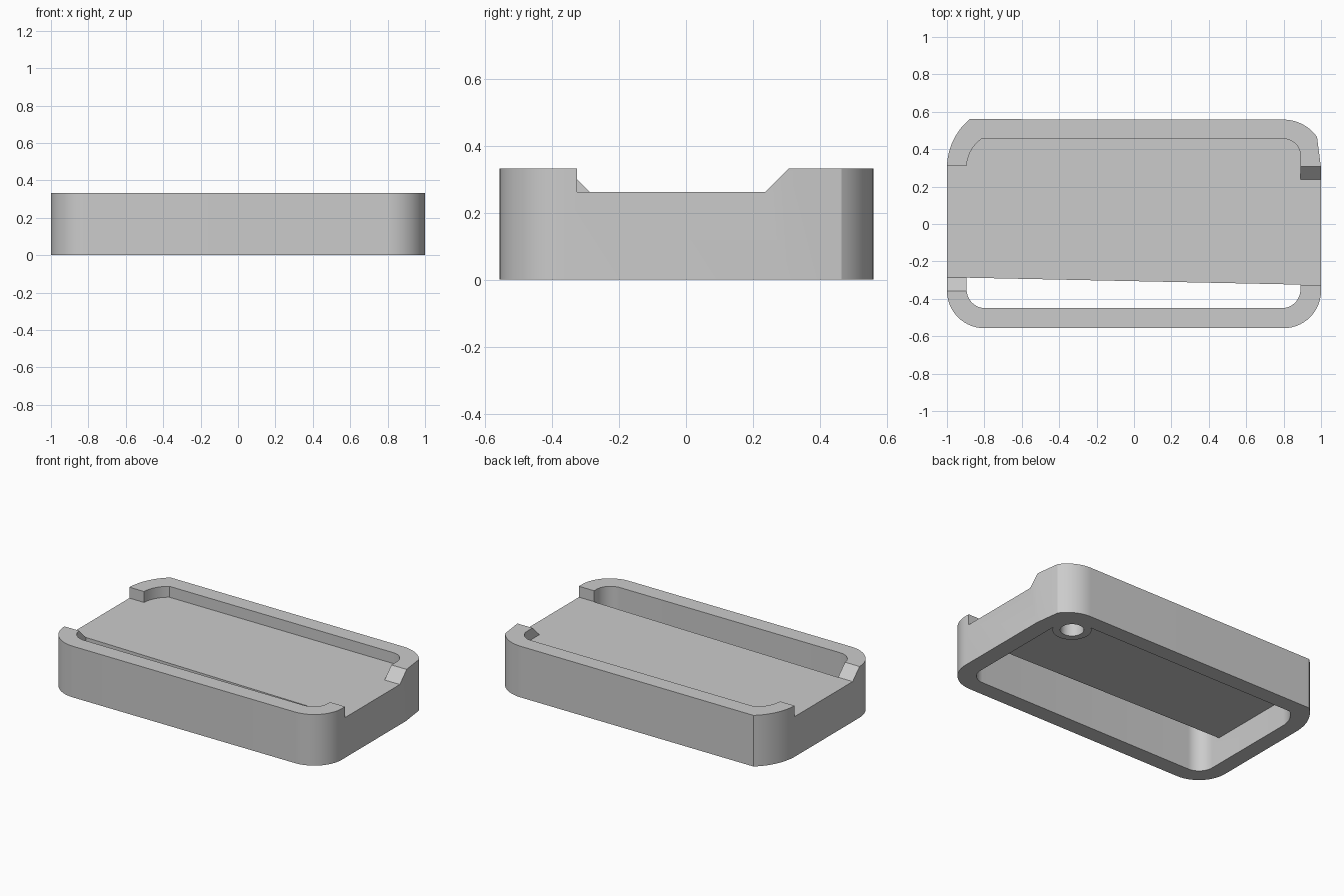
import bpy, bmesh
from math import cos, sin, radians, pi
from mathutils import Vector

cube = bpy.data.objects.get("Cube")
if cube:
    bpy.data.objects.remove(cube, do_unlink=True)

grey = bpy.data.materials.new("light grey plastic")
grey.use_nodes = True
grey.diffuse_color = (0.6, 0.6, 0.6, 1)
grey.node_tree.nodes["Principled BSDF"].inputs["Base Color"].default_value = (0.6, 0.6, 0.6, 1)

TOP, DECK, UNDER = 0.333, 0.262, 0.176


def arc(cx, cy, r, start, end, steps=14):
    angles = [radians(start + (end - start) * i / steps) for i in range(steps + 1)]
    return [(cx + r * cos(a), cy + r * sin(a)) for a in angles]


def prism(name, outline, low, high, axis="z"):
    """Extrude an outline along z (outline in xy) or along x (outline in yz)."""
    bm = bmesh.new()
    place = (lambda u, v: (u, v, low)) if axis == "z" else (lambda u, v: (low, u, v))
    face = bm.faces.new([bm.verts.new(place(u, v)) for u, v in outline])
    side = bmesh.ops.extrude_face_region(bm, geom=[face])["geom"]
    step = Vector((0, 0, high - low)) if axis == "z" else Vector((high - low, 0, 0))
    bmesh.ops.translate(bm, vec=step, verts=[g for g in side if isinstance(g, bmesh.types.BMVert)])
    bmesh.ops.recalc_face_normals(bm, faces=bm.faces)
    mesh = bpy.data.meshes.new(name)
    bm.to_mesh(mesh)
    bm.free()
    mesh.materials.append(grey)
    obj = bpy.data.objects.new(name, mesh)
    bpy.context.collection.objects.link(obj)
    return obj


def select(obj):
    bpy.ops.object.select_all(action="DESELECT")
    obj.select_set(True)
    bpy.context.view_layer.objects.active = obj


def cut(obj, cutter):
    mod = obj.modifiers.new("cut", "BOOLEAN")
    mod.operation, mod.solver, mod.object = "DIFFERENCE", "EXACT", cutter
    select(obj)
    bpy.ops.object.modifier_apply(modifier=mod.name)
    bpy.data.objects.remove(cutter, do_unlink=True)


def finish(obj):
    select(obj)
    bpy.ops.object.shade_smooth_by_angle(angle=radians(25))


# Rounded frame, with its two irregular back corners
outer = (arc(-0.8, -0.357, 0.2, 180, 270) + arc(0.8, -0.357, 0.2, 270, 360) + [(1, 0.3)]
         + arc(0.8, 0.34, 0.218, 35, 90) + arc(-0.66, 0.3, 0.34, 130, 180))
inner_back = arc(0.8, 0.365, 0.09, 0, 90) + arc(-0.705, 0.3, 0.19, 125, 180)
inner = arc(-0.795, -0.35, 0.1, 180, 270) + arc(0.79, -0.35, 0.1, 270, 360) + inner_back
frame = prism("frame", outer, 0, TOP)
cut(frame, prism("opening_cutter", inner, -0.1, 0.5))

# Side notches, each with one upright end and one sloped end
rise = 0.5 - DECK
left_notch = [(-0.326, DECK), (0.237, DECK), (0.237 + rise, 0.5), (-0.326, 0.5)]
right_notch = [(-0.287, DECK), (0.31, DECK), (0.31, 0.5), (-0.287 - rise, 0.5)]
# The slopes leave the top of the wall long before the ends of these cutters
left_notch[2:3] = [(0.308, TOP), (0.308, 0.5)]
right_notch[3:] = [(-0.358, 0.5), (-0.358, TOP)]
cut(frame, prism("left_notch_cutter", left_notch, 0.85, 1.1, "x"))
cut(frame, prism("right_notch_cutter", right_notch, -1.1, -0.85, "x"))
finish(frame)

# Deck that leaves a slot along the front wall
deck = prism("deck", [(-0.895, -0.287), (0.89, -0.324)] + inner_back, UNDER, DECK)
finish(deck)

# Hollow screw post under the back left corner
post = prism("screw_post", arc(0.78, 0.36, 0.115, 0, 348.75, 31), 0.004, UNDER + 0.01)
cut(post, prism("hole_cutter", arc(0.78, 0.36, 0.07, 0, 348.75, 31), -0.1, UNDER - 0.01))
finish(post)
